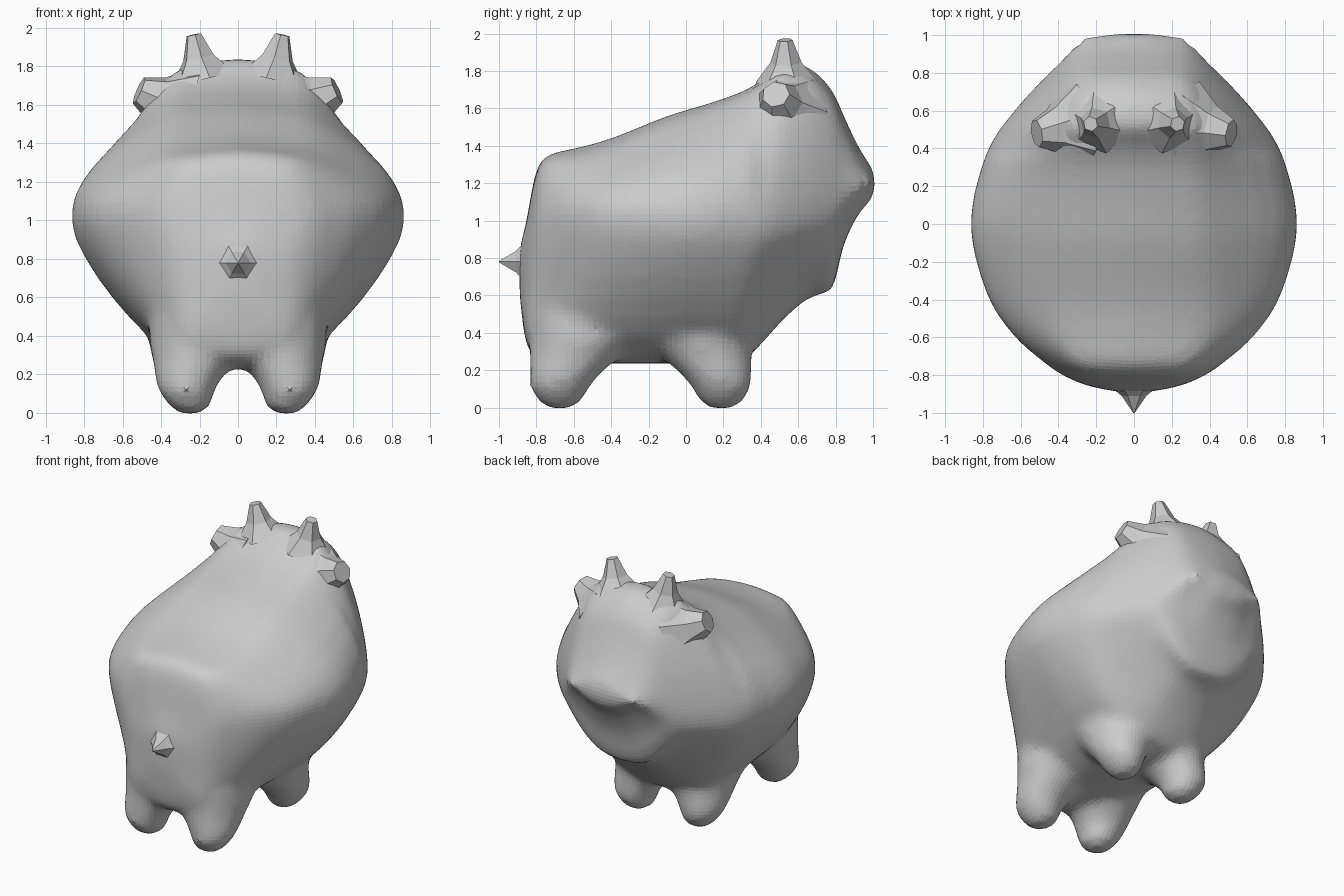
import bpy, bmesh, math
from mathutils import Vector

if "Cube" in bpy.data.objects:
    bpy.data.objects.remove(bpy.data.objects["Cube"])


def finish(bm, name):
    bmesh.ops.recalc_face_normals(bm, faces=bm.faces)
    me = bpy.data.meshes.new(name)
    bm.to_mesh(me)
    bm.free()
    ob = bpy.data.objects.new(name, me)
    bpy.context.collection.objects.link(ob)
    return ob


def spline(pts, n):
    """Catmull-Rom sampling through tuples of any length."""
    out = []
    for i in range(len(pts) - 1):
        p0, p1, p2 = pts[max(i - 1, 0)], pts[i], pts[i + 1]
        p3 = pts[min(i + 2, len(pts) - 1)]
        for k in range(n):
            t = k / n
            out.append(tuple(
                0.5 * (2 * b + (c - a) * t + (2 * a - 5 * b + 4 * c - d) * t * t
                       + (3 * b - a - 3 * c + d) * t ** 3)
                for a, b, c, d in zip(p0, p1, p2, p3)))
    return out + [pts[-1]]


def loft(bm, rings):
    vs = [[bm.verts.new(p) for p in r] for r in rings]
    n = len(vs[0])
    for a, b in zip(vs, vs[1:]):
        for i in range(n):
            j = (i + 1) % n
            bm.faces.new((a[i], a[j], b[j], b[i]))
    bm.faces.new(vs[0])
    bm.faces.new(vs[-1])


def body_ring(y, zt, a, w, zw, b, zb):
    head = min(max((y - 0.4) / 0.2, 0), 1)      # softer corners on the face
    drop = 0.16 + 0.16 * head
    za, ze = zt - drop * a, zb + 0.35 * b
    bulge = 0.27 if y < 0.35 else 0.20
    half = [(0, zt), (a * 0.5, zt - 0.25 * drop * a), (a, za),
            ((a + w) / 2 + bulge * (w - a), (za + zw) / 2), (w, zw),
            ((w + b) / 2 + 0.15 * (w - b), (zw + ze) / 2),
            (b, ze), (b * 0.5, zb + 0.06 * b), (0, zb)]
    half = spline(half, 3)
    full = half + [(-x, z) for x, z in reversed(half[1:-1])]
    return [(x, y, z) for x, z in full]


# Body and head: y, top z, shoulder half width, max half width, its z,
# belly half width, belly z
stations = [
    (-0.89, 0.86, 0.04, 0.08, 0.76, 0.06, 0.60),
    (-0.855, 0.99, 0.14, 0.25, 0.78, 0.24, 0.34),
    (-0.80, 1.27, 0.24, 0.38, 0.94, 0.31, 0.27),
    (-0.73, 1.355, 0.32, 0.48, 0.97, 0.34, 0.24),
    (-0.60, 1.385, 0.40, 0.63, 1.00, 0.38, 0.235),
    (-0.40, 1.44, 0.43, 0.77, 1.00, 0.42, 0.235),
    (-0.10, 1.56, 0.42, 0.86, 1.00, 0.46, 0.235),
    (0.10, 1.62, 0.41, 0.86, 1.00, 0.46, 0.235),
    (0.30, 1.69, 0.39, 0.81, 1.00, 0.42, 0.25),
    (0.42, 1.76, 0.38, 0.765, 1.00, 0.36, 0.36),
    (0.52, 1.84, 0.37, 0.70, 1.00, 0.32, 0.47),
    (0.66, 1.82, 0.33, 0.585, 1.02, 0.29, 0.59),
    (0.78, 1.70, 0.29, 0.47, 1.06, 0.27, 0.63),
    (0.84, 1.57, 0.27, 0.41, 1.10, 0.27, 0.86),
    (0.92, 1.40, 0.25, 0.34, 1.16, 0.25, 1.03),
    (0.99, 1.29, 0.20, 0.27, 1.20, 0.20, 1.11),
    (1.01, 1.25, 0.14, 0.19, 1.20, 0.14, 1.15),
]
bm = bmesh.new()
loft(bm, [body_ring(*s) for s in spline(stations, 3)])

# Four stubby legs (z, radius, centre x), flaring inward into the belly
leg = [(-0.005, 0.06, 0.25), (0.04, 0.115, 0.25), (0.12, 0.15, 0.27),
       (0.19, 0.18, 0.255), (0.27, 0.22, 0.225), (0.36, 0.26, 0.205),
       (0.50, 0.25, 0.21)]


def leg_ring(sx, cy, inward, z, r, cx):
    ry = 1.1 * r
    yc = cy + inward * max(ry - 0.165, 0)
    return [(sx * cx + r * math.cos(t * math.pi / 8),
             yc + ry * math.sin(t * math.pi / 8), z) for t in range(16)]


for sx in (-1, 1):
    for cy, inward in ((-0.675, 1), (0.19, -1)):
        loft(bm, [leg_ring(sx, cy, inward, *s) for s in leg])
body = finish(bm, "body")
m = body.modifiers.new("Blend", 'REMESH')
m.mode = 'VOXEL'
m.voxel_size = 0.03
s = body.modifiers.new("Soften", 'SMOOTH')
s.factor = 0.5
s.iterations = 14


def spike(name, rings, sides=6):
    """Faceted tapered part through (centre, radius) rings."""
    axis = (Vector(rings[-1][0]) - Vector(rings[0][0])).normalized()
    q = axis.to_track_quat('Z', 'Y')
    bm = bmesh.new()
    loft(bm, [[Vector(c) + q @ Vector((r * math.cos(2 * math.pi * i / sides),
                                       r * math.sin(2 * math.pi * i / sides), 0))
               for i in range(sides)] for c, r in rings])
    return finish(bm, name)


# Horns and ears on both sides, and the tail stub
for sx, side in ((-1, "left"), (1, "right")):
    spike("horn_" + side, [((sx * 0.18, 0.54, 1.74), 0.17),
                           ((sx * 0.205, 0.535, 1.845), 0.085),
                           ((sx * 0.23, 0.53, 1.965), 0.04)])
    spike("ear_" + side, [((sx * 0.30, 0.52, 1.58), 0.24),
                          ((sx * 0.42, 0.50, 1.63), 0.125),
                          ((sx * 0.515, 0.48, 1.675), 0.075)], 7)
spike("tail", [((0, -0.84, 0.78), 0.15), ((0, -0.91, 0.78), 0.065),
               ((0, -1.0, 0.78), 0.004)])
